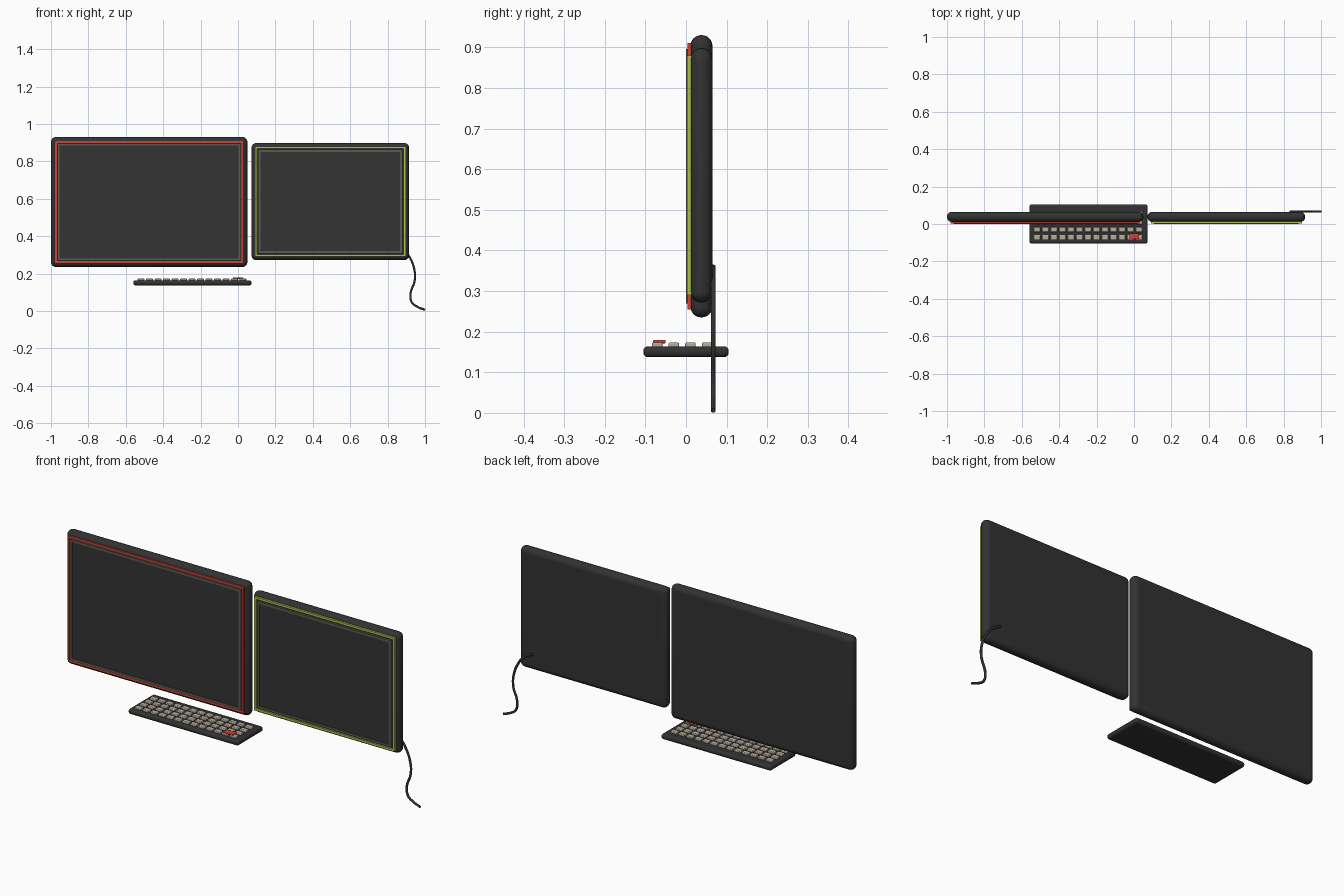
import bpy
from mathutils import Vector

if "Cube" in bpy.data.objects:
    bpy.data.objects.remove(bpy.data.objects["Cube"], do_unlink=True)


def material(name, rgb):
    m = bpy.data.materials.new(name)
    m.use_nodes = True
    colour = (*rgb, 1)
    m.diffuse_color = colour
    bsdf = m.node_tree.nodes["Principled BSDF"]
    bsdf.inputs["Base Color"].default_value = colour
    bsdf.inputs["Roughness"].default_value = 0.6
    return m


CHARCOAL = material("charcoal plastic", (0.032, 0.032, 0.032))
SCREEN = material("dark screen", (0.034, 0.034, 0.034))
TRIM = material("warm grey trim", (0.11, 0.10, 0.085))
RED = material("red", (0.62, 0.06, 0.04))
LIME = material("lime", (0.45, 0.52, 0.07))
BEIGE = material("beige keycap", (0.46, 0.42, 0.34))


def box(name, low, high, mat, bevel=0, segments=3):
    """Box between two corners, with optional rounded edges."""
    low, high = Vector(low), Vector(high)
    bpy.ops.mesh.primitive_cube_add(size=1, location=(low + high) / 2)
    ob = bpy.context.object
    ob.name = name
    ob.scale = high - low
    bpy.ops.object.transform_apply(location=False, rotation=False, scale=True)
    ob.data.materials.append(mat)
    if bevel:
        mod = ob.modifiers.new("rounded edges", "BEVEL")
        mod.width = bevel
        mod.segments = segments
        bpy.ops.object.shade_smooth_by_angle()
    return ob


def ring(name, x0, x1, z0, z1, width, front, back, mat):
    """Rectangular frame of four bars."""
    bars = {
        "top": (x0, x1, z1 - width, z1),
        "bottom": (x0, x1, z0, z0 + width),
        "right": (x0, x0 + width, z0 + width, z1 - width),
        "left": (x1 - width, x1, z0 + width, z1 - width),
    }
    for side, (a, b, c, d) in bars.items():
        box(f"{name}_{side}", (a, front, c), (b, back, d), mat)


def monitor(name, x0, x1, z0, z1, line, line_inset, trim_inset, line_front):
    front, back = 0.011, 0.065
    box(name + "_body", (x0, front, z0), (x1, back, z1), CHARCOAL, 0.0265, 6)
    i, j = line_inset, trim_inset
    ring(name + "_line", x0 + i, x1 - i, z0 + i, z1 - i, 0.011, line_front, 0.02, line)
    ring(name + "_trim", x0 + j, x1 - j, z0 + j, z1 - j, 0.012, 0.0, 0.02, TRIM)
    k = j + 0.012
    box(name + "_screen", (x0 + k, 0.005, z0 + k), (x1 - k, 0.0125, z1 - k), SCREEN)


# Monitors
monitor("large_monitor", -1.0, 0.05, 0.235, 0.93, RED, 0.02, 0.034, 0.004)
monitor("small_monitor", 0.072, 0.915, 0.272, 0.898, LIME, 0.018, 0.036, 0.002)

# Keyboard
box("keyboard_base", (-0.56, -0.105, 0.137), (0.073, 0.105, 0.164), CHARCOAL, 0.012, 4)
for row in range(4):
    for col in range(13):
        x, y = -0.519 + 0.0455 * col, -0.071 + 0.041 * row
        box(f"key_{row + 1}_{col + 1}", (x - 0.018, y - 0.013, 0.16),
            (x + 0.018, y + 0.013, 0.173), BEIGE, 0.003, 2)
box("red_key", (-0.028, -0.081, 0.171), (0.027, -0.05, 0.18), RED, 0.003, 2)

# Cable hanging behind the small monitor
path = [(0.835, 0.36), (0.88, 0.335), (0.912, 0.297), (0.942, 0.225), (0.945, 0.165),
        (0.922, 0.088), (0.93, 0.045), (0.96, 0.022), (1.0, 0.006)]
curve = bpy.data.curves.new("power_cable", "CURVE")
curve.dimensions = "3D"
curve.bevel_depth = 0.006
curve.bevel_resolution = 3
curve.resolution_u = 8
curve.use_fill_caps = True
spline = curve.splines.new("BEZIER")
spline.bezier_points.add(len(path) - 1)
for point, (x, z) in zip(spline.bezier_points, path):
    point.co = (x, 0.067, z)
    point.handle_left_type = point.handle_right_type = "AUTO"
curve.materials.append(CHARCOAL)
cable = bpy.data.objects.new("power_cable", curve)
bpy.context.collection.objects.link(cable)
